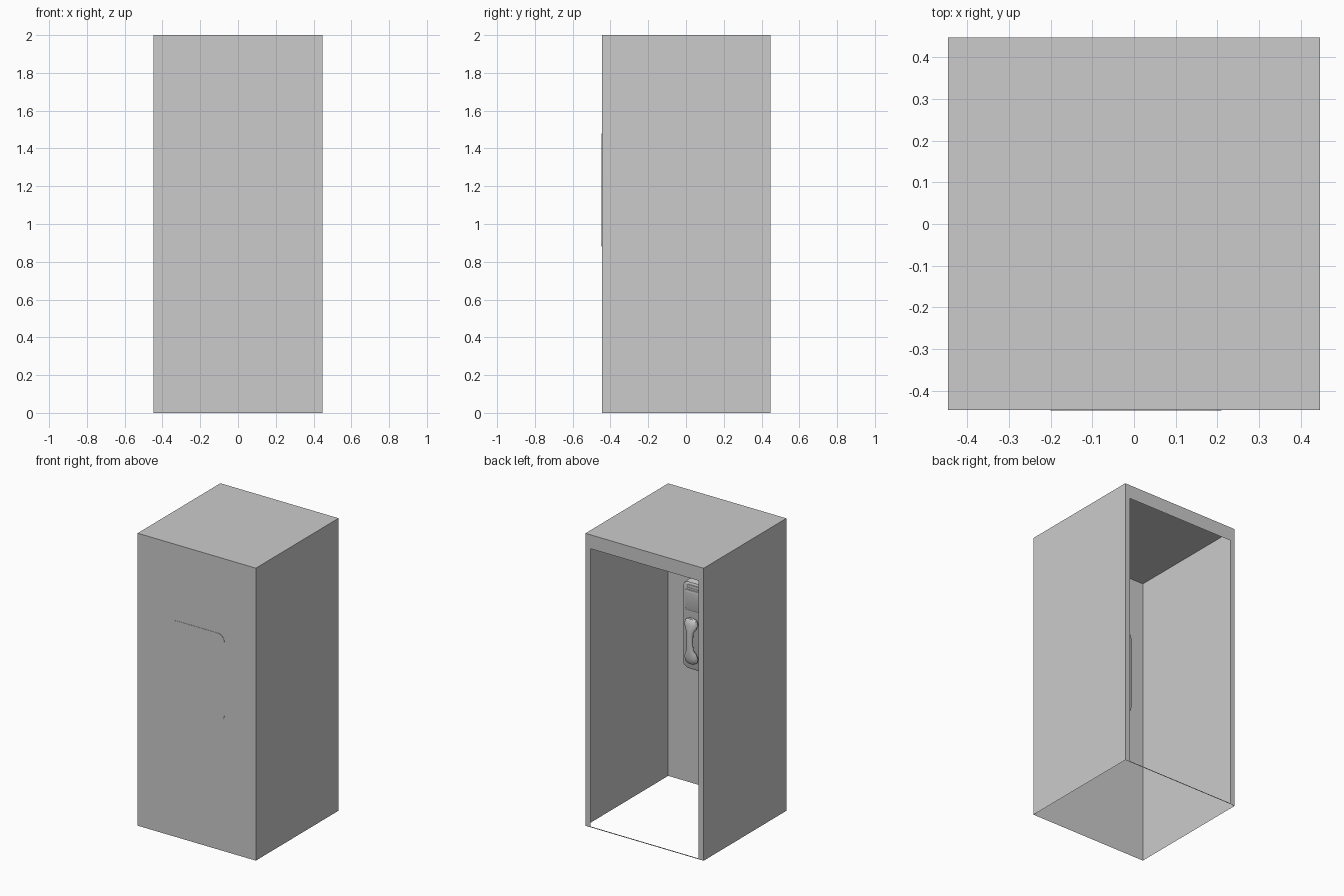
import bpy, bmesh, math

if "Cube" in bpy.data.objects:
    bpy.data.objects.remove(bpy.data.objects["Cube"])

HALF = 0.447            # half width of the booth
BACK, FRONT = 0.448, -0.446
FACE = -0.255           # y of the phone's face plate


def new_object(name, bm, smooth=False):
    bmesh.ops.remove_doubles(bm, verts=bm.verts, dist=1e-5)
    mesh = bpy.data.meshes.new(name)
    bm.to_mesh(mesh)
    bm.free()
    obj = bpy.data.objects.new(name, mesh)
    bpy.context.collection.objects.link(obj)
    if smooth:
        bpy.ops.object.select_all(action='DESELECT')
        obj.select_set(True)
        bpy.context.view_layer.objects.active = obj
        bpy.ops.object.shade_smooth_by_angle(angle=math.radians(35))
    return obj


def quad(bm, *points):
    bm.faces.new([bm.verts.new(p) for p in points])


def rounded_rect(x0, x1, z0, z1, r, steps=5):
    pts = []
    for cx, cz, a0 in ((x1 - r, z1 - r, 0), (x0 + r, z1 - r, 90),
                       (x0 + r, z0 + r, 180), (x1 - r, z0 + r, 270)):
        for i in range(steps + 1):
            a = math.radians(a0 + 90 * i / steps)
            pts.append((cx + r * math.cos(a), cz + r * math.sin(a)))
    return pts


def rounded_plate(name, x0, x1, z0, z1, r, y0, y1, chamfer):
    """Rounded slab from y0 out to y1 (towards the opening), chamfered face."""
    bm = bmesh.new()
    rings = []
    for y, d in ((y0, 0), (y1 - chamfer, 0), (y1 - chamfer * 0.3, chamfer * 0.3), (y1, chamfer)):
        pts = rounded_rect(x0 + d, x1 - d, z0 + d, z1 - d, max(r - d, 0.002))
        rings.append([bm.verts.new((x, y, z)) for x, z in pts])
    n = len(rings[0])
    for a, b in zip(rings, rings[1:]):
        for i in range(n):
            bm.faces.new((a[i], b[i], b[(i + 1) % n], a[(i + 1) % n]))
    bm.faces.new(rings[0])
    bm.faces.new(rings[-1][::-1])
    bmesh.ops.recalc_face_normals(bm, faces=bm.faces)
    return new_object(name, bm, True)


# Booth shell: thin walls and roof, open underneath and at the back
bm = bmesh.new()
w, f, b = HALF, FRONT, BACK
quad(bm, (-w, f, 0), (w, f, 0), (w, f, 2), (-w, f, 2))
quad(bm, (w, f, 0), (w, b, 0), (w, b, 2), (w, f, 2))
quad(bm, (-w, b, 0), (-w, f, 0), (-w, f, 2), (-w, b, 2))
quad(bm, (-w, f, 2), (w, f, 2), (w, b, 2), (-w, b, 2))
new_object("booth_shell", bm)

# Doorway frame: posts, header and thin sill
bm = bmesh.new()
door, head, sill = 0.41, 1.905, 0.006
for x0, x1, z0, z1 in ((-w, -door, 0, 2), (door, w, 0, 2),
                       (-door, door, head, 2), (-door, door, 0, sill)):
    quad(bm, (x1, b, z0), (x0, b, z0), (x0, b, z1), (x1, b, z1))
new_object("doorway_frame", bm)

# Phone housing, its base just breaks through the front wall
rounded_plate("phone_body", -0.2, 0.21, 0.88, 1.48, 0.05, -0.448, FACE, 0.015)

# Raised upper display panel and instruction strip
rounded_plate("display_panel", -0.175, 0.185, 1.285, 1.425, 0.02, FACE - 0.01, FACE + 0.008, 0.004)
rounded_plate("top_strip", -0.16, 0.17, 1.438, 1.46, 0.01, FACE - 0.01, FACE + 0.008, 0.004)

# Keypad
for row in range(4):
    for col in range(3):
        x, z = -0.125 + col * 0.055, 1.19 - row * 0.055
        rounded_plate(f"key_{row}_{col}", x - 0.019, x + 0.019, z - 0.019, z + 0.019,
                      0.006, FACE - 0.01, FACE + 0.006, 0.003)

# Handset: oval sections lofted along its length (z, half width, y centre, half depth)
sections = [(0.935, 0.022, 0.018, 0.012), (0.945, 0.042, 0.018, 0.02), (0.975, 0.05, 0.019, 0.024),
            (1.005, 0.04, 0.025, 0.022), (1.03, 0.024, 0.032, 0.016), (1.09, 0.021, 0.036, 0.014),
            (1.15, 0.024, 0.032, 0.016), (1.175, 0.04, 0.025, 0.022), (1.205, 0.05, 0.019, 0.024),
            (1.23, 0.042, 0.018, 0.02), (1.24, 0.022, 0.018, 0.012)]
bm = bmesh.new()
N = 16
rings = []
for z, hw, yc, hd in sections:
    rings.append([bm.verts.new((0.125 + hw * math.cos(2 * math.pi * i / N),
                                FACE + yc + hd * math.sin(2 * math.pi * i / N), z))
                  for i in range(N)])
for lo, hi in zip(rings, rings[1:]):
    for i in range(N):
        bm.faces.new((lo[i], lo[(i + 1) % N], hi[(i + 1) % N], hi[i]))
bm.faces.new(rings[0][::-1])
bm.faces.new(rings[-1])
new_object("handset", bm, True)
